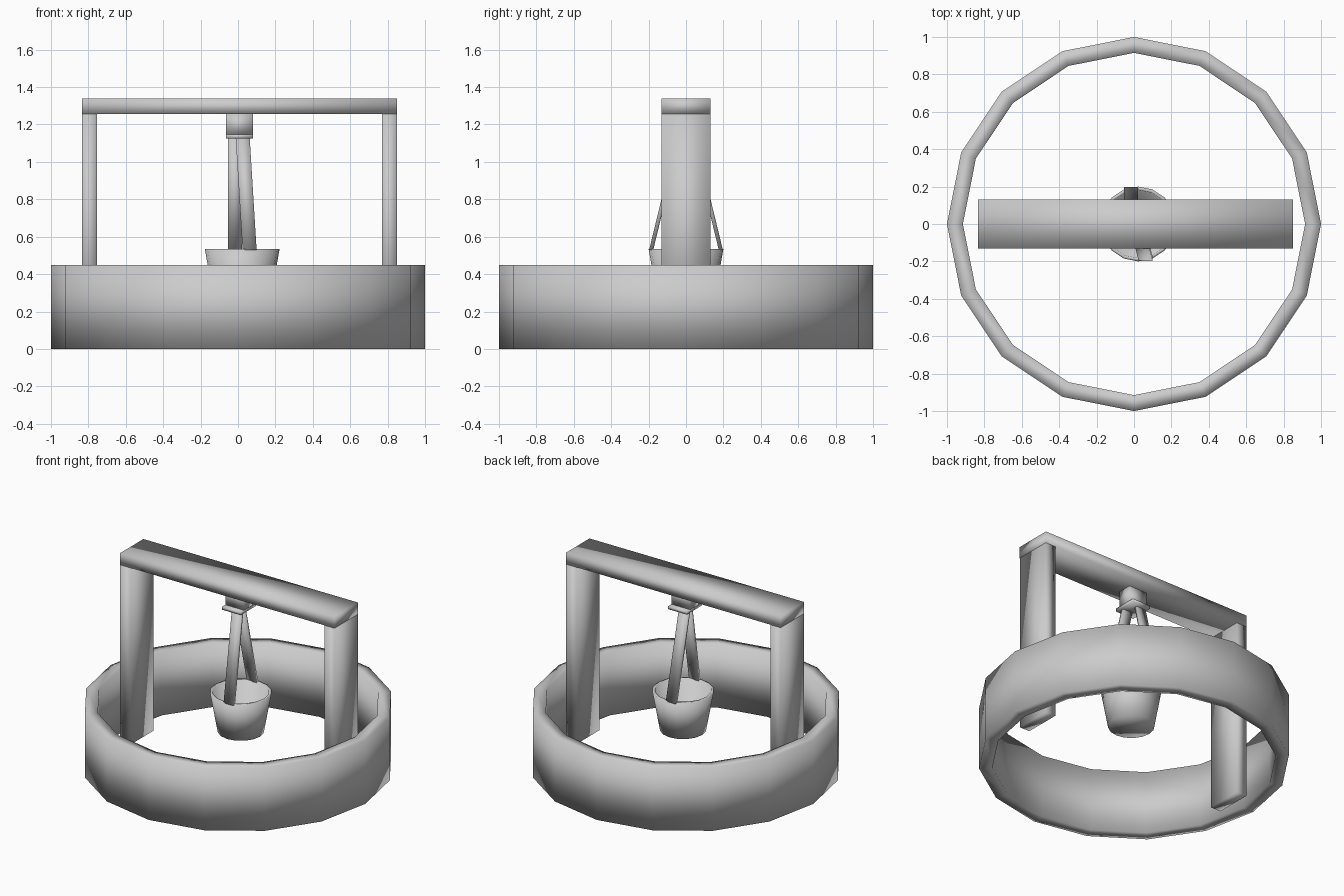
import bpy, bmesh, math
from mathutils import Vector

if "Cube" in bpy.data.objects:
    bpy.data.objects.remove(bpy.data.objects["Cube"])

gray = bpy.data.materials.new("plain_gray")
gray.use_nodes = True
gray.diffuse_color = (0.6, 0.6, 0.6, 1)
gray.node_tree.nodes["Principled BSDF"].inputs["Base Color"].default_value = (0.6, 0.6, 0.6, 1)


def finish(name, bm):
    bmesh.ops.recalc_face_normals(bm, faces=bm.faces)
    for f in bm.faces:
        f.smooth = True
    mesh = bpy.data.meshes.new(name)
    bm.to_mesh(mesh)
    bm.free()
    mesh.materials.append(gray)
    ob = bpy.data.objects.new(name, mesh)
    bpy.context.collection.objects.link(ob)
    return ob


def loft(name, sections, close=False):
    """Skin matching cross-sections; cap the ends or join them in a loop."""
    bm = bmesh.new()
    rows = [[bm.verts.new(p) for p in s] for s in sections]
    n = len(rows[0])
    pairs = list(zip(rows, rows[1:]))
    if close:
        pairs.append((rows[-1], rows[0]))
    else:
        bm.faces.new(rows[0])
        bm.faces.new(rows[-1])
    for a, b in pairs:
        for i in range(n):
            j = (i + 1) % n
            bm.faces.new((a[i], a[j], b[j], b[i]))
    return finish(name, bm)


def rect(x, y, z, w, d):
    return [(x + sx * w / 2, y + sy * d / 2, z)
            for sx, sy in ((-1, -1), (1, -1), (1, 1), (-1, 1))]


def box(name, x, y, w, d, z0, z1):
    return loft(name, [rect(x, y, z0, w, d), rect(x, y, z1, w, d)])


def circle(r, z, x=0, sides=16):
    step = 2 * math.pi / sides
    return [(x + r * math.cos(i * step), r * math.sin(i * step), z) for i in range(sides)]


# Open well wall
loft("well_wall", [circle(1, 0), circle(1, 0.45), circle(0.915, 0.45), circle(0.915, 0)], close=True)

# Posts and crossbeam
mid = 0.0075
for side, label in ((1, "left"), (-1, "right")):
    box(label + "_post", mid + side * 0.802, 0, 0.08, 0.26, 0, 1.256)
box("crossbeam", mid, 0, 1.685, 0.264, 1.256, 1.338)

# Hanger under the beam
box("hanger_neck", mid, 0, 0.145, 0.1, 1.145, 1.256)
box("hanger_plate", mid, 0, 0.145, 0.17, 1.125, 1.147)

# Straps from hanger to bucket rim
for name, side, top_x, low_x in (("front_strap", -1, 0.025, 0.062), ("back_strap", 1, -0.017, -0.017)):
    loft(name, [rect(low_x, side * 0.186, 0.53, 0.075, 0.022),
                rect(top_x, side * 0.04, 1.13, 0.075, 0.022)])

# Tapered bucket with an inner floor
bx = 0.0225
loft("bucket", [circle(0.15, 0.255, bx), circle(0.2, 0.535, bx),
                circle(0.182, 0.535, bx), circle(0.135, 0.275, bx)])
